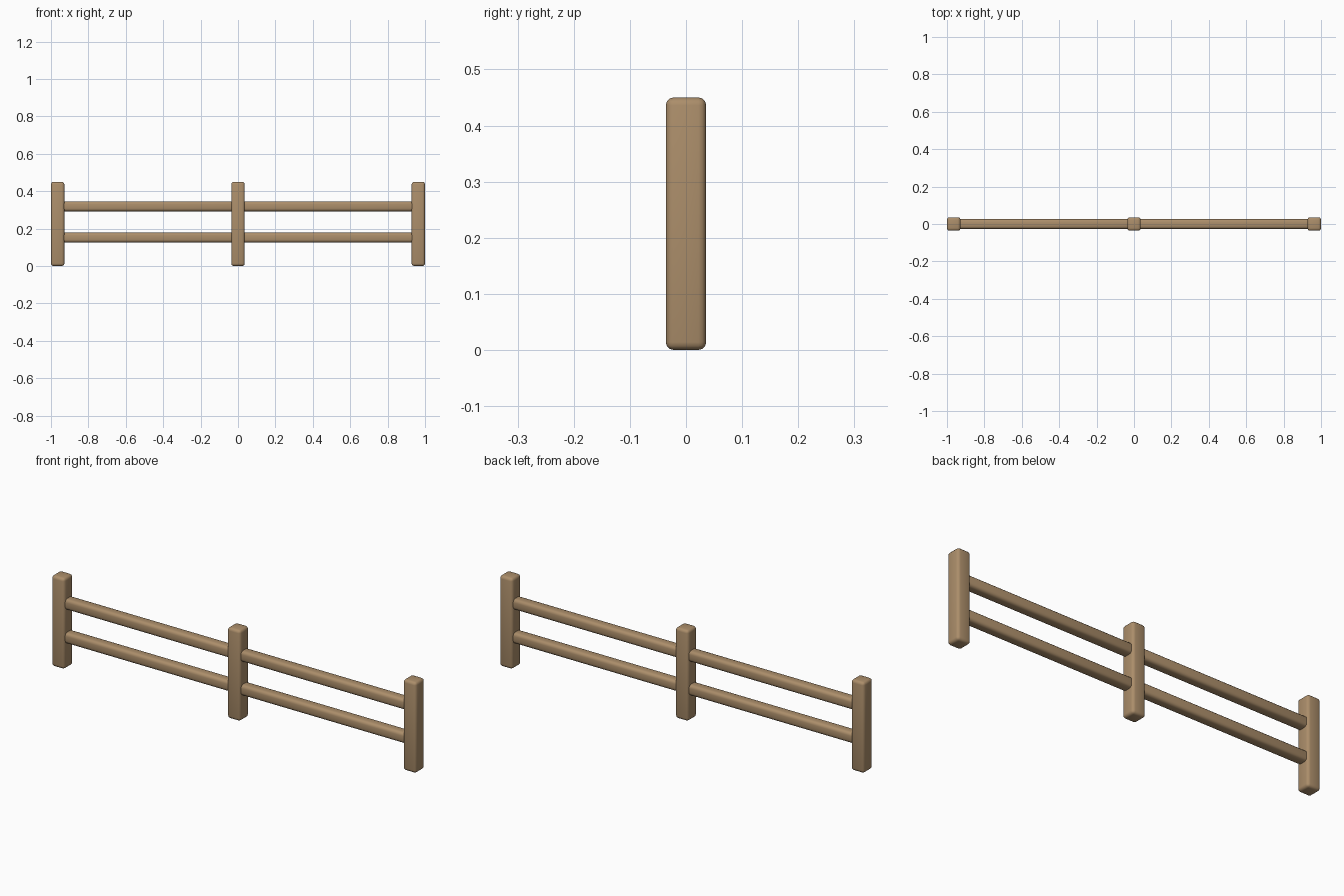
import bpy
import math

cube = bpy.data.objects.get("Cube")
if cube:
    bpy.data.objects.remove(cube, do_unlink=True)

# Single wood colour
COLOUR = (0.41, 0.27, 0.145, 1.0)
wood = bpy.data.materials.new("light brown wood")
wood.use_nodes = True
wood.diffuse_color = COLOUR
bsdf = wood.node_tree.nodes["Principled BSDF"]
bsdf.inputs["Base Color"].default_value = COLOUR
bsdf.inputs["Roughness"].default_value = 0.8


def rounded_beam(name, size, centre, radius):
    """A box with softly rounded edges."""
    bpy.ops.mesh.primitive_cube_add(size=1, location=centre)
    beam = bpy.context.object
    beam.name = name
    beam.scale = size
    bpy.ops.object.transform_apply(location=False, rotation=False, scale=True)
    beam.data.materials.append(wood)
    bevel = beam.modifiers.new("rounded edges", "BEVEL")
    bevel.width = radius
    bevel.segments = 3
    bpy.ops.object.modifier_apply(modifier=bevel.name)
    bpy.ops.object.shade_smooth_by_angle(angle=math.radians(40))
    return beam


POST = 0.072
HEIGHT = 0.45
RAIL = 0.053
SPAN = 1 - POST / 2

# Three upright posts
for name, x in (("right_post", -SPAN), ("middle_post", 0), ("left_post", SPAN)):
    rounded_beam(name, (POST, POST, HEIGHT), (x, 0, HEIGHT / 2), 0.014)

# Two rails in each bay, set into the posts
for side, sign in (("right", -1), ("left", 1)):
    for level, z in (("lower", 0.152), ("upper", 0.319)):
        rounded_beam(f"{side}_{level}_rail", (SPAN, RAIL, RAIL),
                     (sign * SPAN / 2, 0, z), 0.015)
